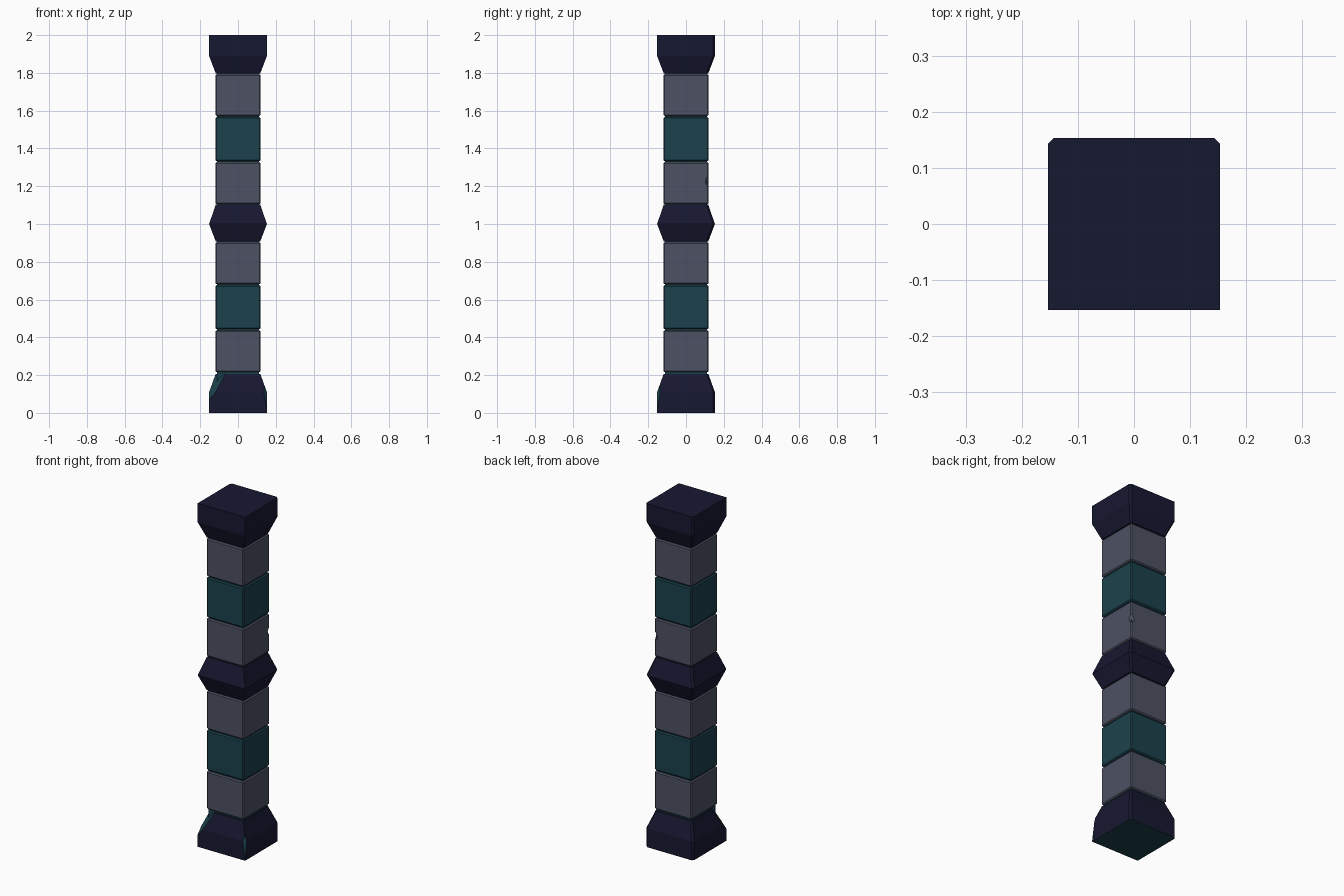
import bpy, bmesh
from mathutils import Vector

if "Cube" in bpy.data.objects:
    bpy.data.objects.remove(bpy.data.objects["Cube"])


def material(name, rgb):
    m = bpy.data.materials.new(name)
    m.diffuse_color = (*rgb, 1)
    m.use_nodes = True
    m.node_tree.nodes["Principled BSDF"].inputs["Base Color"].default_value = m.diffuse_color
    return m


NAVY = material("dark_navy", (0.008, 0.009, 0.030))
GREY = material("slate_grey", (0.075, 0.085, 0.125))
TEAL = material("deep_teal", (0.011, 0.053, 0.072))

WIDE, SLIM, CORE = 0.153, 0.120, 0.111


def finish(name, bm, mats):
    bmesh.ops.recalc_face_normals(bm, faces=bm.faces[:])
    mesh = bpy.data.meshes.new(name)
    bm.to_mesh(mesh)
    bm.free()
    for m in mats:
        mesh.materials.append(m)
    ob = bpy.data.objects.new(name, mesh)
    bpy.context.collection.objects.link(ob)
    return ob


def block(name, z0, z1, half, mat, bevel=0.0):
    bm = bmesh.new()
    bmesh.ops.create_cube(bm, size=1)
    for v in bm.verts:
        v.co = Vector((v.co.x * 2 * half, v.co.y * 2 * half, (z0 + z1) / 2 + v.co.z * (z1 - z0)))
    if bevel:
        bmesh.ops.bevel(bm, geom=bm.edges[:], offset=bevel, segments=1, affect='EDGES')
    return finish(name, bm, [mat])


def chip(bm, a, b, c, outside):
    # slice a corner away and fill the cut with teal
    a, b, c = Vector(a), Vector(b), Vector(c)
    n = (b - a).cross(c - a).normalized()
    if n.dot(Vector(outside) - a) < 0:
        n = -n
    geom = bm.verts[:] + bm.edges[:] + bm.faces[:]
    cut = bmesh.ops.bisect_plane(bm, geom=geom, plane_co=a, plane_no=n, clear_outer=True)
    edges = [e for e in cut["geom_cut"] if isinstance(e, bmesh.types.BMEdge)]
    for f in bmesh.ops.holes_fill(bm, edges=edges, sides=0)["faces"]:
        f.material_index = 1


def collar(name, profile, chips=(), teal_bottom=False):
    # square rings with small chamfers on the two back corners
    bm = bmesh.new()
    rings = []
    for r, z in profile:
        c = r - 0.010
        pts = [(-r, -r), (r, -r), (r, c), (c, r), (-c, r), (-r, c)]
        rings.append([bm.verts.new((x, y, z)) for x, y in pts])
    for lo, hi in zip(rings, rings[1:]):
        for i in range(6):
            j = (i + 1) % 6
            bm.faces.new((lo[i], lo[j], hi[j], hi[i]))
    bottom = bm.faces.new(rings[0][::-1])
    bm.faces.new(rings[-1])
    if teal_bottom:
        bottom.material_index = 1
    for args in chips:
        chip(bm, *args)
    return finish(name, bm, [NAVY, TEAL])


# Inner core, visible in the joints
block("inner_core", 0.02, 1.98, CORE, TEAL)

# Foot with two broken corners, middle band and cap
W = WIDE
collar("foot", [(W, 0), (W, 0.11), (SLIM - 0.002, 0.207)],
       [((-W, -W, 0.07), (-0.118, -W, 0.11), (-W, -0.118, 0.11), (-W, -W, 0.11)),
        ((W, -W, 0.01), (0.136, -W, 0.11), (W, -0.136, 0.11), (W, -W, 0.11))],
       teal_bottom=True)
collar("middle_band", [(SLIM - 0.002, 0.908), (W, 1.0), (SLIM - 0.002, 1.102)])
collar("cap", [(SLIM - 0.002, 1.797), (W, 1.89), (W, 2.0)])

# Shaft blocks
spans = [(0.216, 0.437, GREY), (0.443, 0.676, TEAL), (0.682, 0.904, GREY),
         (1.106, 1.327, GREY), (1.333, 1.566, TEAL), (1.572, 1.793, GREY)]
blocks = [block(f"shaft_block_{i + 1}", z0, z1, SLIM, m, 0.006)
          for i, (z0, z1, m) in enumerate(spans)]

# Small nick in the back right edge of one block
nick = block("nick_cutter", -0.02, 0.02, 0.013, TEAL)
nick.location = (SLIM, SLIM, 1.225)
nick.rotation_euler = (0.3, 0.3, 0.78)
nick.hide_render = True
nick.hide_viewport = True
mod = blocks[3].modifiers.new("nick", 'BOOLEAN')
mod.operation = 'DIFFERENCE'
mod.solver = 'EXACT'
mod.object = nick
